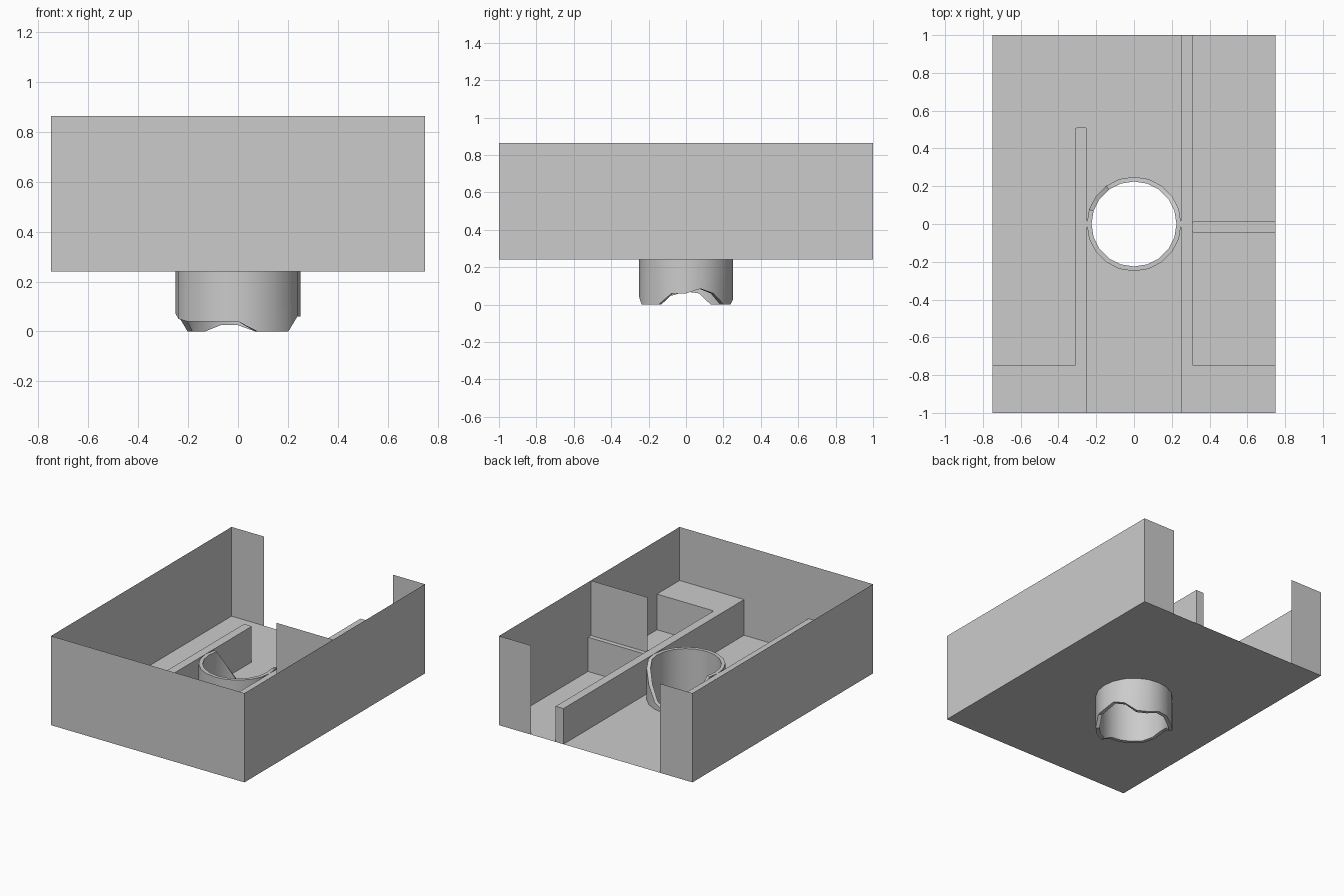
import bpy, bmesh
from math import cos, sin, tau, radians

if "Cube" in bpy.data.objects:
    bpy.data.objects.remove(bpy.data.objects["Cube"])

W, D = 0.75, 1.0            # half width, half depth
FLOOR, TOP, LEDGE = 0.24, 0.865, 0.49
SIDES = 20


def finish(name, bm, smooth=False):
    bmesh.ops.recalc_face_normals(bm, faces=bm.faces)
    mesh = bpy.data.meshes.new(name)
    bm.to_mesh(mesh)
    bm.free()
    ob = bpy.data.objects.new(name, mesh)
    bpy.context.collection.objects.link(ob)
    if smooth:
        bpy.ops.object.select_all(action='DESELECT')
        ob.select_set(True)
        bpy.context.view_layer.objects.active = ob
        bpy.ops.object.shade_smooth_by_angle(angle=radians(30))
    return ob


def sheet_wall(name, points, low=FLOOR, high=TOP):
    """Upright sheet following a line on the plan."""
    bm = bmesh.new()
    pairs = [(bm.verts.new((x, y, low)), bm.verts.new((x, y, high))) for x, y in points]
    for (a, b), (c, d) in zip(pairs, pairs[1:]):
        bm.faces.new((a, c, d, b))
    return finish(name, bm)


def plan_block(name, points, high=LEDGE):
    """Plan outline raised from the floor, free corners slightly eased."""
    bm = bmesh.new()
    base = bm.faces.new([bm.verts.new((x, y, FLOOR)) for x, y in points])
    free = [v for v in bm.verts if abs(v.co.x) < W - .05 and abs(v.co.y) < D - .05]
    if free:
        bmesh.ops.bevel(bm, geom=free, offset=0.006, segments=2, profile=0.5, affect='VERTICES')
    ext = bmesh.ops.extrude_face_region(bm, geom=list(bm.faces), use_keep_orig=True)
    for v in ext['geom']:
        if isinstance(v, bmesh.types.BMVert):
            v.co.z = high
    return finish(name, bm)


# Floor sheet with a round hole for the pipe
bm = bmesh.new()
rect = [(-W, -D), (W, -D), (W, D), (-W, D)]
hole = [(0.237 * cos(tau * i / SIDES), 0.237 * sin(tau * i / SIDES)) for i in range(SIDES)]
edges = []
for loop in (rect, hole):
    vs = [bm.verts.new((x, y, FLOOR)) for x, y in loop]
    edges += [bm.edges.new((vs[i - 1], vs[i])) for i in range(len(vs))]
bmesh.ops.triangle_fill(bm, use_beauty=True, edges=edges, normal=(0, 0, 1))
bmesh.ops.dissolve_limit(bm, angle_limit=0.01, verts=bm.verts, edges=bm.edges)
finish("floor", bm)

# Outer walls, open in the middle of the back
sheet_wall("outer_walls", [(-.5, D), (-W, D), (-W, -D), (W, -D), (W, D), (.5, D)])

# Counters with low dividers running back from them
plan_block("right_counter", [(.25, -D), (W, -D), (W, -.75), (.31, -.75), (.31, D), (.25, D)])
plan_block("left_counter", [(-.25, -D), (-.25, .51), (-.31, .51), (-.31, -.75), (-W, -.75), (-W, -D)])

# Low cross wall carrying a tall thin panel
plan_block("cross_wall", [(.31, -.045), (W, -.045), (W, .015), (.31, .015)], LEDGE - .01)
sheet_wall("tall_panel", [(.31, -.017), (W, -.017)], LEDGE - .02)

# Pipe with a ragged lower edge and a scooped opening toward the back
low = [.06, .085, .06, 0, 0, .025, .025, 0, 0, .06,
       .07, .05, .04, .04, .04, .04, 0, 0, 0, .06]
high = [LEDGE] * SIDES
high[2:9] = [.46, .38, .29, .25, .25, .26, .38]
bm = bmesh.new()
rings = []
for i in range(SIDES):
    c, s = cos(tau * i / SIDES), sin(tau * i / SIDES)
    rings.append([bm.verts.new((r * c, r * s, z)) for r, z in
                  ((.25, low[i]), (.25, high[i]), (.225, high[i]), (.225, low[i]))])
for i in range(SIDES):
    a, b = rings[i - 1], rings[i]
    for k in range(4):
        bm.faces.new((a[k - 1], b[k - 1], b[k], a[k]))
finish("ragged_pipe", bm, smooth=True)
